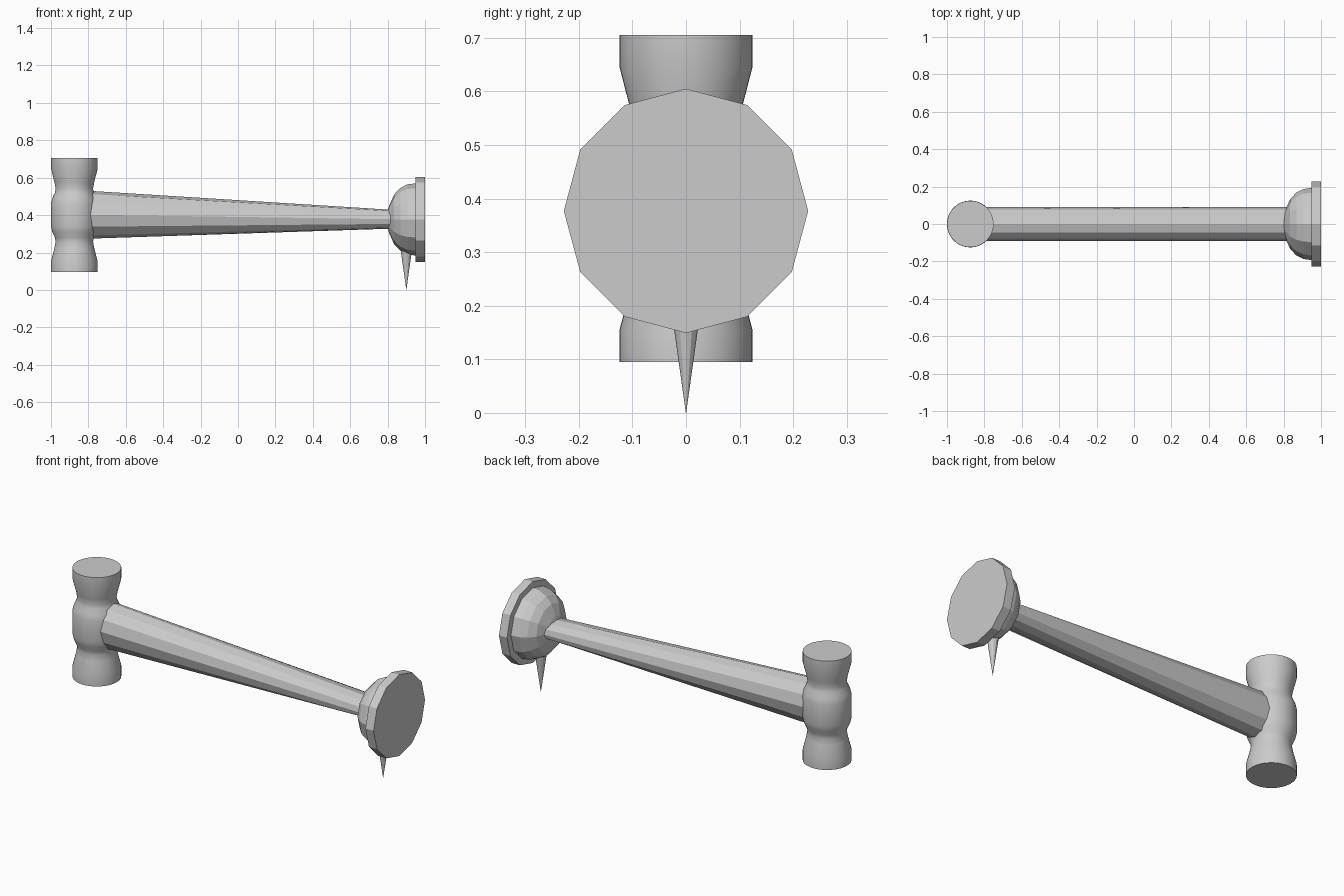
import bpy, bmesh, math

if "Cube" in bpy.data.objects:
    bpy.data.objects.remove(bpy.data.objects["Cube"])


def loft(name, rings, axis, sides, smooth=False):
    """Stack elliptical rings (pos, ra, rb, offset a, offset b) along an axis; vertices point up."""
    bm = bmesh.new()
    loops = []
    for pos, ra, rb, ca, cb in rings:
        loop = []
        for i in range(sides):
            t = 2 * math.pi * i / sides
            a, b = ca + ra * math.sin(t), cb + rb * math.cos(t)
            loop.append(bm.verts.new((pos, a, b) if axis == 'X' else (a, b, pos)))
        loops.append(loop)
    for lo, hi in zip(loops, loops[1:]):
        for i in range(sides):
            j = (i + 1) % sides
            bm.faces.new((lo[i], lo[j], hi[j], hi[i]))
    bm.faces.new(loops[0])
    bm.faces.new(loops[-1])
    bmesh.ops.remove_doubles(bm, verts=bm.verts, dist=1e-5)
    bmesh.ops.recalc_face_normals(bm, faces=bm.faces)
    mesh = bpy.data.meshes.new(name)
    bm.to_mesh(mesh)
    bm.free()
    obj = bpy.data.objects.new(name, mesh)
    bpy.context.collection.objects.link(obj)
    if smooth:
        bpy.ops.object.select_all(action='DESELECT')
        obj.select_set(True)
        bpy.context.view_layer.objects.active = obj
        bpy.ops.object.shade_smooth_by_angle(angle=math.radians(35))
    return obj


# Double-ended head, mirrored about its middle height
half = [(0.305, 0.124), (0.245, 0.124), (0.175, 0.106), (0.14, 0.1),
        (0.12, 0.104), (0.09, 0.118), (0.06, 0.125)]
profile = [(-h, r) for h, r in half] + [(h, r) for h, r in reversed(half)]
loft("hammer_head", [(0.4 + h, r, r, -0.875, 0) for h, r in profile], 'Z', 48, True)

# Handle keeps its width but tapers in height
loft("handle", [(-0.86, 0.091, 0.131, 0, 0.403), (0.83, 0.091, 0.05, 0, 0.378)], 'X', 12)

# Domed end cup and flat end disc
dome = [(0.795, 0.03), (0.808, 0.073), (0.835, 0.134), (0.868, 0.168), (0.905, 0.187), (0.95, 0.193)]
loft("end_dome", [(x, r, r, 0, 0.377) for x, r in dome], 'X', 12)
loft("end_disc", [(x, 0.228, 0.228, 0, 0.377) for x in (0.95, 1.0)], 'X', 12)

# Spike pointing down under the dome
loft("spike", [(0.0, 0.0003, 0.0003, 0.9, 0), (0.24, 0.034, 0.034, 0.9, 0)], 'Z', 12)
